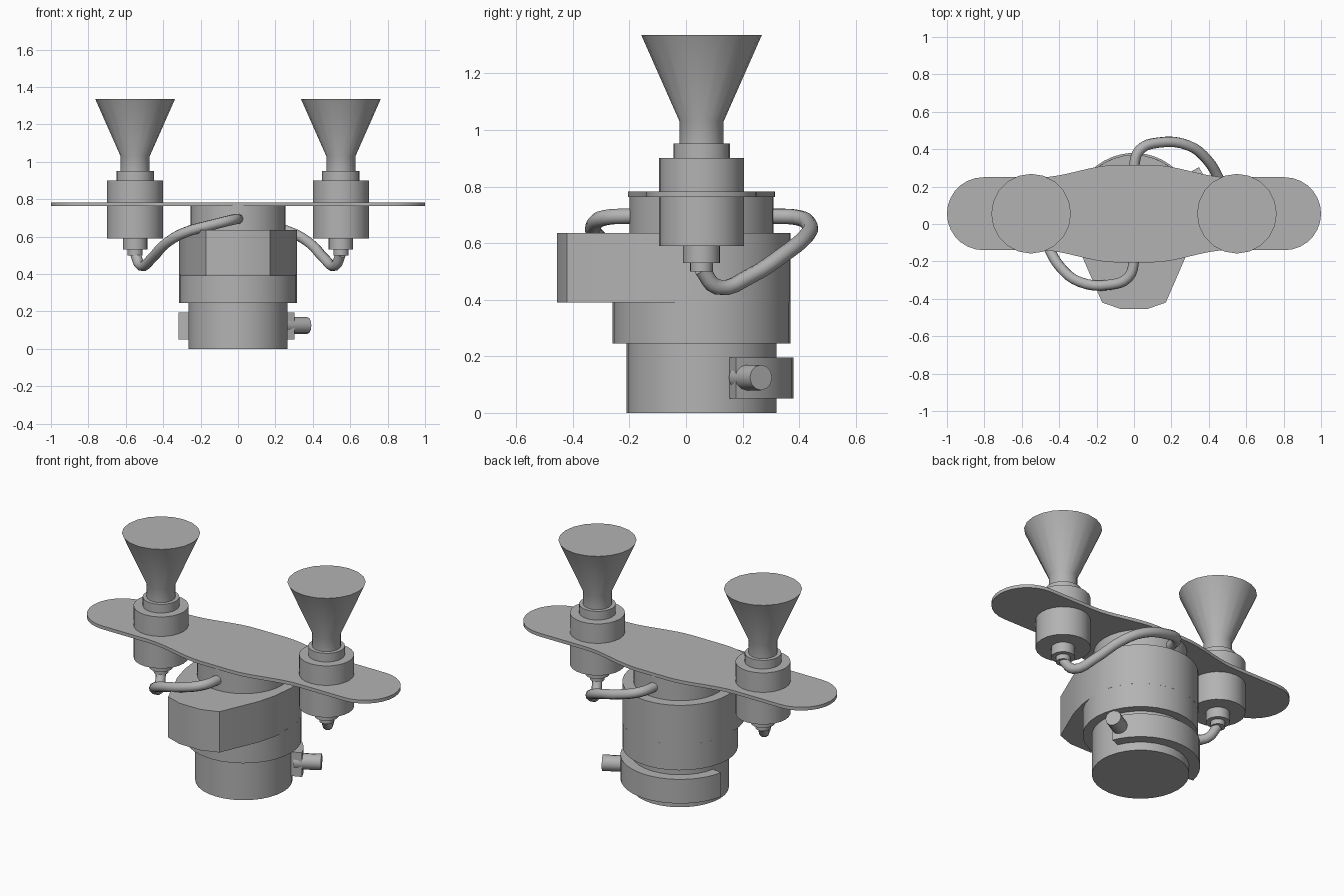
import bpy, bmesh, math
from mathutils import Vector

cube = bpy.data.objects.get("Cube")
if cube:
    bpy.data.objects.remove(cube, do_unlink=True)

AXIS_Y = 0.055   # depth of the shared centre line

grey = bpy.data.materials.new("plain_grey")
grey.use_nodes = True
grey.diffuse_color = (0.45, 0.45, 0.45, 1)
grey.node_tree.nodes["Principled BSDF"].inputs["Base Color"].default_value = (0.45, 0.45, 0.45, 1)


def finish(name, bm, angle=30):
    bmesh.ops.recalc_face_normals(bm, faces=bm.faces)
    mesh = bpy.data.meshes.new(name)
    bm.to_mesh(mesh)
    bm.free()
    mesh.materials.append(grey)
    obj = bpy.data.objects.new(name, mesh)
    bpy.context.collection.objects.link(obj)
    bpy.ops.object.select_all(action='DESELECT')
    obj.select_set(True)
    bpy.context.view_layer.objects.active = obj
    bpy.ops.object.shade_smooth_by_angle(angle=math.radians(angle))
    return obj


def lathe(name, profile, x=0, y=AXIS_Y, sides=24):
    """Closed turned part from (radius, height) pairs, bottom to top."""
    bm = bmesh.new()
    rings = [[bm.verts.new((x + r * math.cos(math.tau * i / sides),
                            y + r * math.sin(math.tau * i / sides), z))
              for i in range(sides)] for r, z in profile]
    for low, high in zip(rings, rings[1:]):
        for i in range(sides):
            j = (i + 1) % sides
            bm.faces.new((low[i], low[j], high[j], high[i]))
    bm.faces.new(rings[0])
    bm.faces.new(rings[-1])
    return finish(name, bm)


def prism(name, outline, bottom, top):
    """Flat outline raised to a solid."""
    bm = bmesh.new()
    face = bm.faces.new([bm.verts.new((x, y, bottom)) for x, y in outline])
    raised = bmesh.ops.extrude_face_region(bm, geom=[face])["geom"]
    bmesh.ops.translate(bm, vec=(0, 0, top - bottom),
                        verts=[v for v in raised if isinstance(v, bmesh.types.BMVert)])
    return finish(name, bm)


def arc(radius, start, end, steps, x=0):
    angles = [math.radians(start + (end - start) * i / steps) for i in range(steps + 1)]
    return [(x + radius * math.cos(a), AXIS_Y + radius * math.sin(a)) for a in angles]


# Stacked round body
lathe("base_drum", [(0.265, 0), (0.265, 0.26)], sides=32)
lathe("middle_drum", [(0.315, 0.245), (0.315, 0.40)], sides=32)
lathe("neck", [(0.255, 0.62), (0.255, 0.77)], sides=32)

# Head: round at the back, tapered to a slightly bowed front
right_side = [(0.30, -0.08), (0.27, -0.19), (0.17, -0.42), (0.07, -0.455)]
left_side = [(-x, y) for x, y in right_side]
prism("head", arc(0.315, 0, 180, 18) + left_side + right_side[::-1], 0.39, 0.635)

# Part ring round the back of the base, with its spout
prism("base_band", arc(0.325, 22, 168, 18) + arc(0.25, 168, 22, 18), 0.05, 0.195)


def tube(name, points, radius, sides, smooth=True):
    curve = bpy.data.curves.new(name, 'CURVE')
    curve.dimensions = '3D'
    curve.bevel_depth = radius
    curve.bevel_resolution = sides
    curve.use_fill_caps = True
    curve.resolution_u = 4
    spline = curve.splines.new('BEZIER' if smooth else 'POLY')
    dots = spline.bezier_points if smooth else spline.points
    dots.add(len(points) - 1)
    for dot, p in zip(dots, points):
        if smooth:
            dot.co = p
            dot.handle_left_type = dot.handle_right_type = 'AUTO'
        else:
            dot.co = (*p, 1)
    temp = bpy.data.objects.new(name + "_path", curve)
    bpy.context.collection.objects.link(temp)
    mesh = bpy.data.meshes.new_from_object(temp.evaluated_get(bpy.context.evaluated_depsgraph_get()))
    bpy.data.objects.remove(temp, do_unlink=True)
    bm = bmesh.new()
    bm.from_mesh(mesh)
    bpy.data.meshes.remove(mesh)
    bmesh.ops.remove_doubles(bm, verts=bm.verts, dist=0.0001)
    return finish(name, bm, 50)


tube("spout", [(0.24, 0.19, 0.125), (0.37, 0.265, 0.125)], 0.045, 4, smooth=False)

# Wing plate: rounded ends, swelling over the neck
def half_depth(x):
    t = min(1, max(0, (0.5 - abs(x)) / 0.4))
    return 0.195 + 0.065 * t * t * (3 - 2 * t)


steps = [i / 20 for i in range(-11, 12)]
front_edge = [(x, AXIS_Y - half_depth(x)) for x in steps]
back_edge = [(x, AXIS_Y + half_depth(x)) for x in reversed(steps)]
prism("wing_plate", front_edge + arc(0.195, -90, 90, 14, 0.805)
      + back_edge + arc(0.195, 90, 270, 14, -0.805), 0.763, 0.783)

# Funnel units and hoses, one per wing, turned half round from each other
hose_path = [(0.55, 0.055, 0.51), (0.52, 0.11, 0.445), (0.46, 0.23, 0.485),
             (0.39, 0.345, 0.56), (0.29, 0.42, 0.62), (0.13, 0.435, 0.665),
             (0.03, 0.395, 0.69), (0.0, 0.30, 0.695), (0.0, 0.26, 0.695)]
for side, label in ((1, "left"), (-1, "right")):
    x = side * 0.55
    lathe(label + "_canister", [(0.04, 0.50), (0.04, 0.53), (0.065, 0.53), (0.065, 0.59),
                                (0.15, 0.59), (0.15, 0.90), (0.10, 0.90), (0.10, 0.952),
                                (0.07, 0.952)], x)
    lathe(label + "_funnel", [(0.078, 0.94), (0.078, 1.03), (0.213, 1.335)], x, sides=20)
    centre = Vector((0, AXIS_Y, 0))
    path = []
    for p in hose_path:
        q = Vector(p) - centre
        path.append(Vector((side * q.x, side * q.y, q.z)) + centre)
    tube(label + "_hose", path, 0.028, 3)
